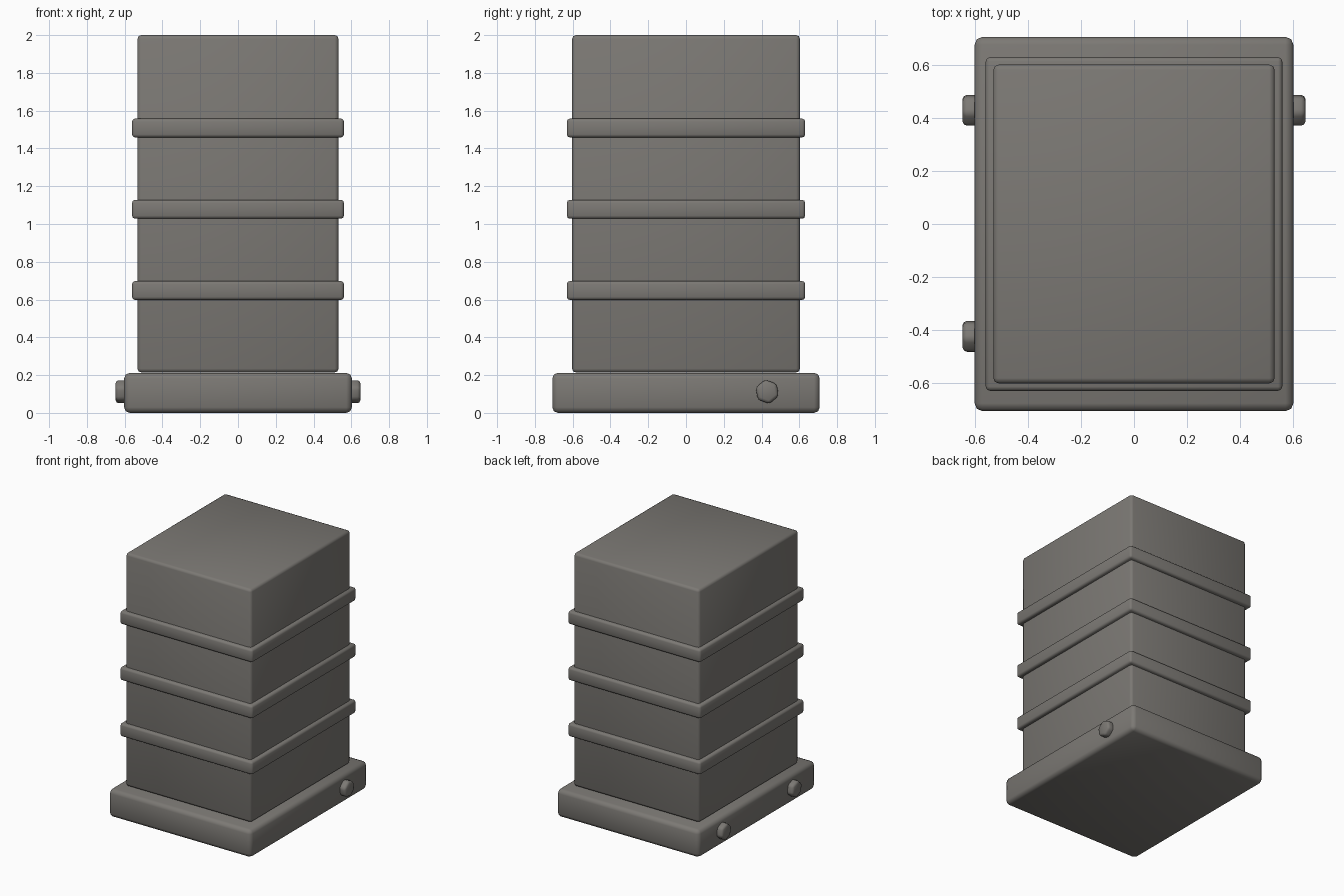
import bpy
import bmesh
import math
from mathutils import Matrix

cube = bpy.data.objects.get("Cube")
if cube:
    bpy.data.objects.remove(cube, do_unlink=True)

metal = bpy.data.materials.new("warm grey metal")
metal.use_nodes = True
colour = (0.20, 0.19, 0.175, 1)
metal.diffuse_color = colour
metal.node_tree.nodes["Principled BSDF"].inputs["Base Color"].default_value = colour


def finish(name, bm, bevel, segments=2):
    """Turn a bmesh into a bevelled, softly shaded object."""
    mesh = bpy.data.meshes.new(name)
    bm.to_mesh(mesh)
    bm.free()
    mesh.materials.append(metal)
    mesh.shade_smooth()
    obj = bpy.data.objects.new(name, mesh)
    bpy.context.collection.objects.link(obj)
    mod = obj.modifiers.new("rounded edges", "BEVEL")
    mod.width = bevel
    mod.segments = segments
    return obj


def box(name, half_x, half_y, bottom, top, bevel):
    bm = bmesh.new()
    size = Matrix.Diagonal((2 * half_x, 2 * half_y, top - bottom, 1))
    place = Matrix.Translation((0, 0, (bottom + top) / 2))
    bmesh.ops.create_cube(bm, size=1, matrix=place @ size)
    return finish(name, bm, bevel)


def bolt(name, side, y):
    """Hexagonal bolt head pointing out along x."""
    bm = bmesh.new()
    turn = Matrix.Rotation(math.radians(90 * side), 4, "Y")
    twist = Matrix.Rotation(math.radians(10), 4, "X")
    place = Matrix.Translation((side * 0.613, y, 0.112))
    bmesh.ops.create_cone(bm, cap_ends=True, segments=6, radius1=0.065,
                          radius2=0.065, depth=0.07,
                          matrix=place @ twist @ turn @ Matrix.Rotation(math.pi / 2, 4, "Z"))
    return finish(name, bm, 0.016)


# Base plinth and main housing
box("base", 0.603, 0.708, 0.0, 0.212, 0.03)
box("housing", 0.532, 0.603, 0.214, 2.0, 0.02)

# Raised bands around the housing
for i, label in enumerate(("lower", "middle", "upper")):
    z = 0.648 + 0.43 * i
    box(label + "_band", 0.561, 0.631, z - 0.05, z + 0.05, 0.016)

# Bolt heads on the sides of the base
bolt("left_bolt", 1, 0.43)
bolt("right_back_bolt", -1, 0.43)
bolt("right_front_bolt", -1, -0.425)
